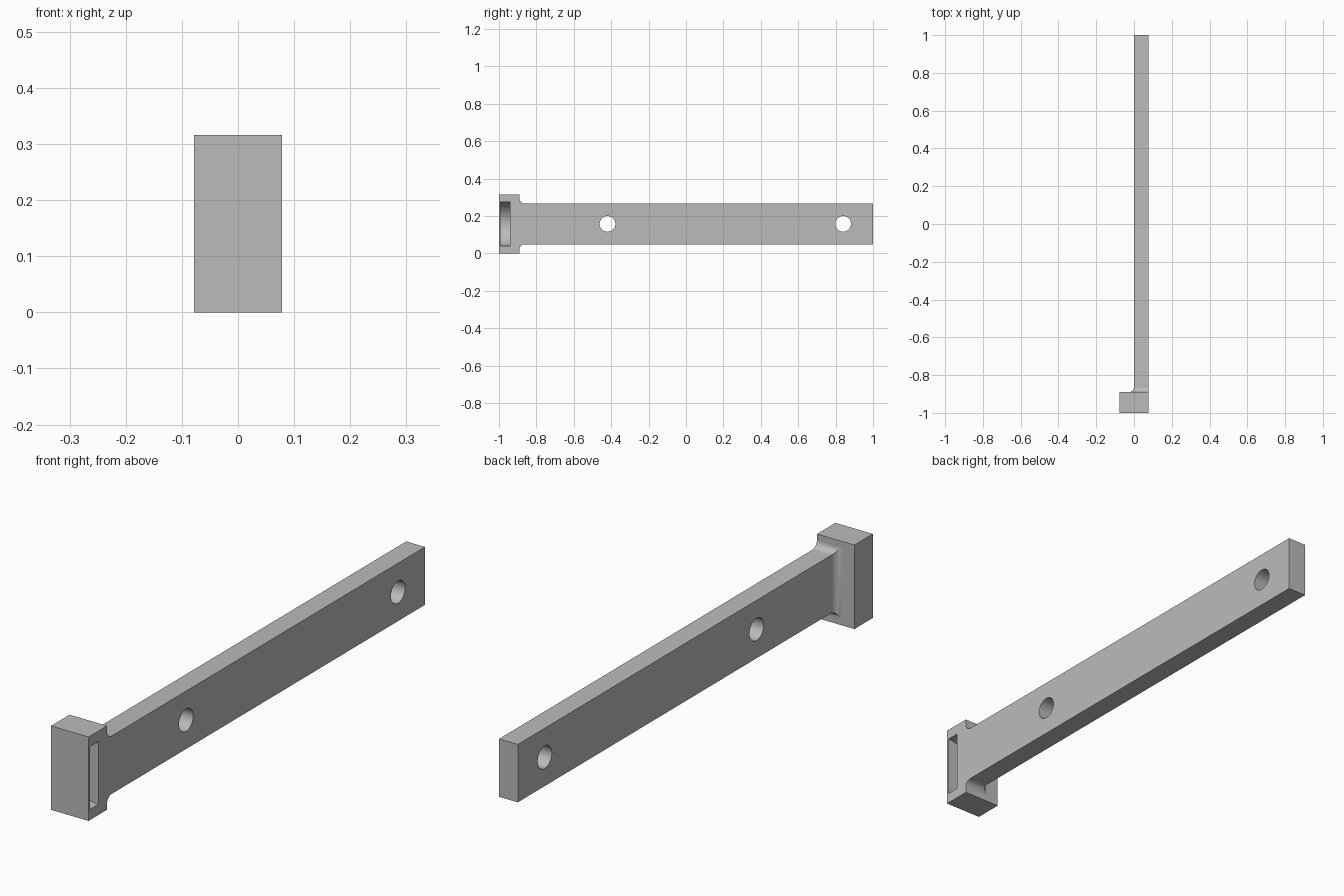
import bpy, bmesh, math

default = bpy.data.objects.get("Cube")
if default:
    bpy.data.objects.remove(default, do_unlink=True)

grey = bpy.data.materials.new("plain grey")
grey.use_nodes = True
grey.diffuse_color = (0.5, 0.5, 0.5, 1)
grey.node_tree.nodes["Principled BSDF"].inputs["Base Color"].default_value = (0.5, 0.5, 0.5, 1)

HALF = 0.078            # half the head width; outer face of head and bar
MID = 0.158             # height of the centre line
HEAD_BACK = -0.89
FILLET = 0.027


def loft(name, sections):
    """Closed solid through rectangles given as (y, x_min, half_height)."""
    bm = bmesh.new()
    rings = []
    for y, x, h in sections:
        corners = ((x, MID - h), (HALF, MID - h), (HALF, MID + h), (x, MID + h))
        rings.append([bm.verts.new((cx, y, cz)) for cx, cz in corners])
    for a, b in zip(rings, rings[1:]):
        for i in range(4):
            j = (i + 1) % 4
            bm.faces.new((a[i], a[j], b[j], b[i]))
    bm.faces.new(rings[0])
    bm.faces.new(rings[-1])
    bmesh.ops.recalc_face_normals(bm, faces=bm.faces)
    mesh = bpy.data.meshes.new(name)
    bm.to_mesh(mesh)
    bm.free()
    mesh.materials.append(grey)
    obj = bpy.data.objects.new(name, mesh)
    bpy.context.collection.objects.link(obj)
    return obj


def drill(obj, location, radius, depth, rotation):
    """Cut a round cylinder out of obj."""
    bpy.ops.mesh.primitive_cylinder_add(vertices=64, radius=radius, depth=depth,
                                        location=location, rotation=rotation)
    cutter = bpy.context.object
    cutter.name = "cutter"
    cutter.hide_render = True
    cutter.data.materials.append(grey)
    bpy.ops.object.select_all(action='DESELECT')
    bpy.context.view_layer.objects.active = obj
    obj.select_set(True)
    mod = obj.modifiers.new("cut", 'BOOLEAN')
    mod.operation = 'DIFFERENCE'
    mod.solver = 'EXACT'
    mod.object = cutter
    bpy.ops.object.modifier_apply(modifier=mod.name)
    bpy.data.objects.remove(cutter, do_unlink=True)


# Head block with a curved pocket in its outer face
head = loft("head", [(-1, -HALF, MID), (HEAD_BACK, -HALF, MID)])
drill(head, (HALF, -0.966, MID), 0.118, 0.05, (math.pi / 2, 0, 0))

# Bar, flaring into the head with a fillet on three sides
sections = []
for i in range(13):
    a = math.pi / 2 * i / 12
    grow = FILLET * (1 - math.sin(a))
    sections.append((HEAD_BACK + FILLET * (1 - math.cos(a)), -grow, 0.109 + grow))
sections.append((1, 0, 0.109))
bar = loft("bar", sections)

# Two screw holes through the bar
for y in (-0.42, 0.84):
    drill(bar, (HALF / 2, y, MID), 0.042, 0.3, (0, math.pi / 2, 0))

for obj in (head, bar):
    bpy.ops.object.select_all(action='DESELECT')
    bpy.context.view_layer.objects.active = obj
    obj.select_set(True)
    bpy.ops.object.shade_smooth_by_angle(angle=math.radians(30))
